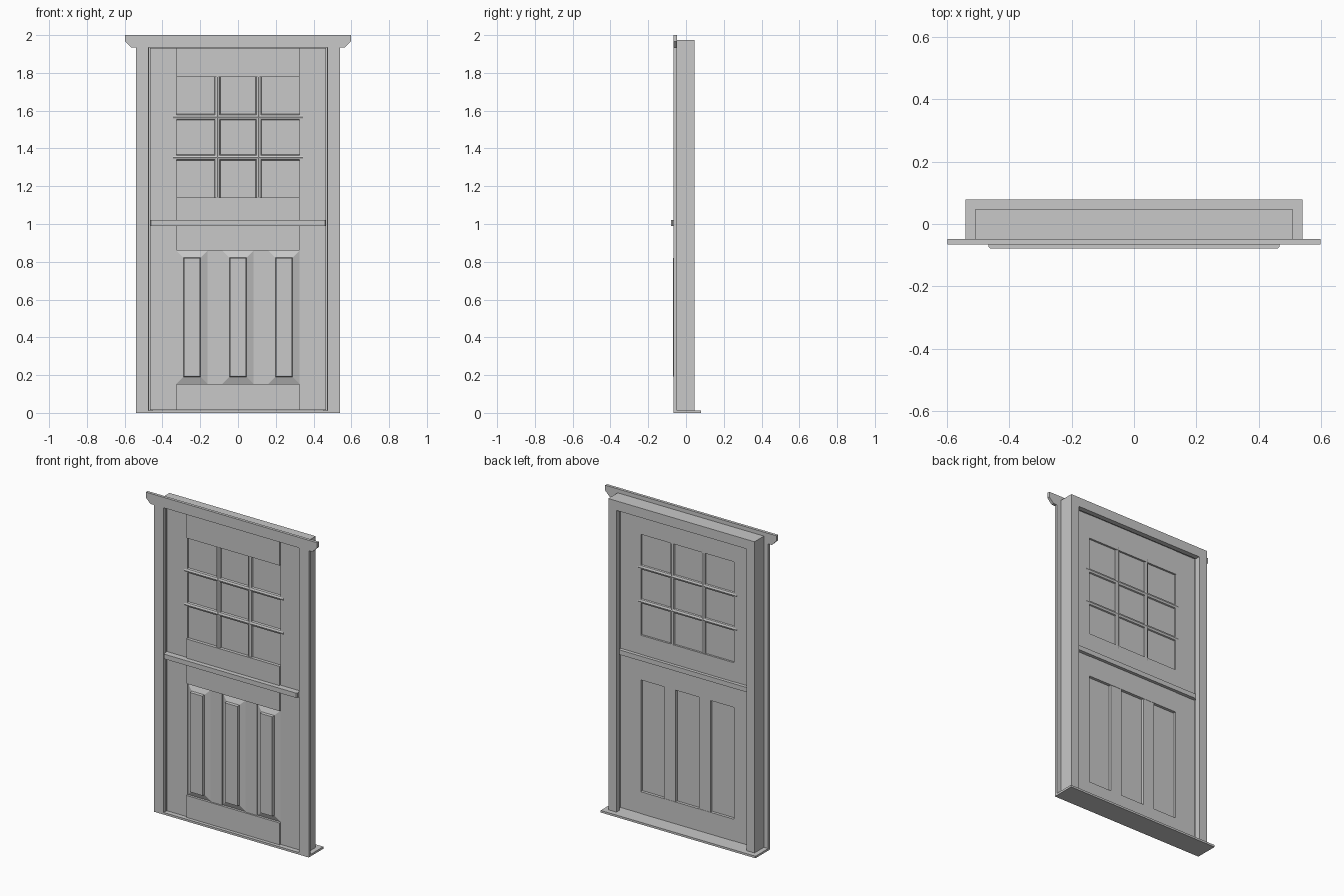
import bpy
import bmesh
from math import sin, cos, pi

cube = bpy.data.objects.get("Cube")
if cube:
    bpy.data.objects.remove(cube, do_unlink=True)

grey = bpy.data.materials.new("plain grey")
grey.use_nodes = True
GREY = (0.58, 0.58, 0.58, 1)
grey.diffuse_color = GREY
grey.node_tree.nodes["Principled BSDF"].inputs["Base Color"].default_value = GREY


def finish(name, bm):
    bmesh.ops.recalc_face_normals(bm, faces=bm.faces)
    mesh = bpy.data.meshes.new(name)
    bm.to_mesh(mesh)
    bm.free()
    mesh.materials.append(grey)
    obj = bpy.data.objects.new(name, mesh)
    bpy.context.collection.objects.link(obj)
    return obj


def loft(name, rings):
    """Skin a solid through matching rings of points."""
    bm = bmesh.new()
    loops = [[bm.verts.new(p) for p in ring] for ring in rings]
    n = len(loops[0])
    for a, b in zip(loops, loops[1:]):
        for i in range(n):
            j = (i + 1) % n
            bm.faces.new((a[i], a[j], b[j], b[i]))
    bm.faces.new(loops[0])
    bm.faces.new(loops[-1])
    return finish(name, bm)


def rect(x0, x1, z0, z1, y):
    return [(x0, y, z0), (x1, y, z0), (x1, y, z1), (x0, y, z1)]


def box(name, x0, x1, y0, y1, z0, z1):
    return loft(name, [rect(x0, x1, z0, z1, y0), rect(x0, x1, z0, z1, y1)])


def pair(name, x0, x1, y0, y1, z0, z1):
    box("left_" + name, x0, x1, y0, y1, z0, z1)
    box("right_" + name, -x1, -x0, y0, y1, z0, z1)


# Key depths and widths
TRIM, JAMB_FRONT, JAMB_BACK = -0.066, -0.048, 0.046
STILE_FRONT, STILE_BACK = -0.041, -0.014
RAIL_FRONT, RAIL_BACK = -0.05, -0.012
OPEN, DOOR, JAMB, OUTER = 0.325, 0.466, 0.51, 0.54
SILL = 0.013
DOOR_TOP = 1.932
PANEL_Z0, PANEL_Z1 = 0.154, 0.859
GLASS_Z0, GLASS_Z1 = 1.141, 1.777

# Sill and frame
box("sill", -OUTER, OUTER, TRIM, 0.079, 0, SILL)
pair("jamb", 0.47, JAMB, JAMB_FRONT, JAMB_BACK, SILL, 1.975)
box("head_jamb", -0.47, 0.47, JAMB_FRONT, JAMB_BACK, 1.935, 1.975)
pair("stop", 0.453, 0.47, 0.014, JAMB_BACK, SILL, 1.935)
box("head_stop", -0.453, 0.453, 0.014, JAMB_BACK, 1.915, 1.935)

# Casing, with the lower corners of the head cut off
pair("casing", 0.473, OUTER, TRIM, JAMB_FRONT, SILL, 1.934)
head = [(-0.565, 1.934), (0.565, 1.934), (0.597, 1.966),
        (0.597, 2), (-0.597, 2), (-0.597, 1.966)]
loft("head_casing", [[(x, y, z) for x, z in head] for y in (TRIM, JAMB_FRONT)])

# Door leaves: stiles, with the rails standing slightly proud
pair("lower_stile", OPEN, DOOR, STILE_FRONT, STILE_BACK, 0.016, 0.99)
pair("upper_stile", OPEN, DOOR, STILE_FRONT, STILE_BACK, 1.02, DOOR_TOP)
for name, z0, z1 in (("bottom_rail", 0.016, PANEL_Z0), ("lower_lock_rail", PANEL_Z1, 0.99),
                     ("upper_lock_rail", 1.02, GLASS_Z0), ("top_rail", GLASS_Z1, DOOR_TOP)):
    box(name, -OPEN, OPEN, RAIL_FRONT, RAIL_BACK, z0, z1)

# Shelf between the leaves, with clipped front corners
shelf = [(-DOOR, 0.008), (DOOR, 0.008), (DOOR, -0.072),
         (0.46, -0.079), (-0.46, -0.079), (-DOOR, -0.072)]
loft("shelf", [[(x, y, z) for x, y in shelf] for z in (0.99, 1.02)])

# Lower mullions and raised panels
pair("mullion", 0.082, 0.162, STILE_FRONT, STILE_BACK, PANEL_Z0, PANEL_Z1)
for name, cx in (("left", 0.2435), ("middle", 0), ("right", -0.2435)):
    rings = []
    for inset, y in ((0, -0.03), (0, -0.035), (0.037, -0.05), (0.039, -0.068)):
        w = 0.0815 - inset
        rings.append(rect(cx - w, cx + w, PANEL_Z0 + inset, PANEL_Z1 - inset, y))
    loft(name + "_raised_panel", rings)

# Glazing and eight-sided glazing bars, tenoned into the door
box("glass", -OPEN, OPEN, -0.03, -0.024, GLASS_Z0, GLASS_Z1)
bar = [(0.0165 * cos(i * pi / 4), -0.028 + 0.0165 * sin(i * pi / 4)) for i in range(8)]
for i, s in enumerate((-1, 1)):
    loft(f"vertical_bar_{i + 1}",
         [[(s * 0.109 + u, y, z) for u, y in bar]
          for z in (GLASS_Z0 - 0.02, GLASS_Z1 + 0.02)])
    loft(f"horizontal_bar_{i + 1}",
         [[(x, y, 1.459 + s * 0.107 + u) for u, y in bar]
          for x in (-OPEN - 0.02, OPEN + 0.02)])
